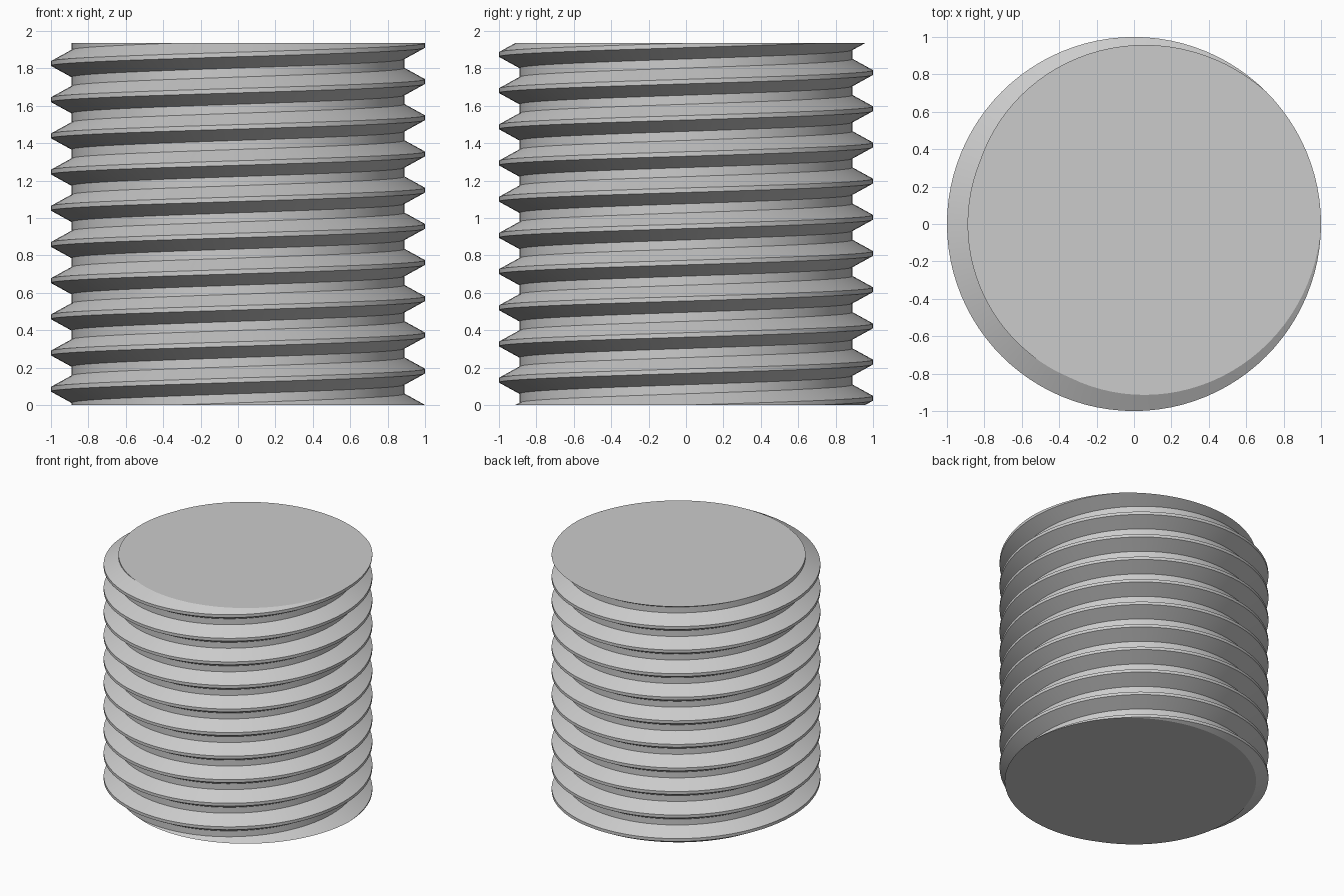
import bpy
import bmesh
import math

cube = bpy.data.objects.get("Cube")
if cube:
    bpy.data.objects.remove(cube, do_unlink=True)

# Thread dimensions
PITCH = 0.1935
TURNS = 10
HEIGHT = PITCH * TURNS
CREST, ROOT = 1.0, 0.89
SEGMENTS = 96

# One pitch of the thread: (radius, height as a fraction of the pitch)
PROFILE = [(CREST, 0), (ROOT, 5 / 16), (ROOT, 9 / 16), (CREST, 7 / 8)]
STEP = len(PROFILE)
rows = STEP * (TURNS + 3)

# Helical skin, made overlong at both ends; the seam joins one pitch up
bm = bmesh.new()
columns = []
for i in range(SEGMENTS):
    turn = i / SEGMENTS
    angle = turn * math.tau
    column = []
    for j in range(rows):
        radius, rise = PROFILE[j % STEP]
        z = PITCH * (j // STEP - 2 + rise + turn)
        column.append(bm.verts.new((radius * math.cos(angle), radius * math.sin(angle), z)))
    columns.append(column)

for i in range(SEGMENTS):
    here = columns[i]
    following = columns[i + 1] if i + 1 < SEGMENTS else columns[0][STEP:]
    for j in range(min(len(here), len(following)) - 1):
        bm.faces.new((here[j], following[j], following[j + 1], here[j + 1]))

# Trim both ends flat and cap them
for z, direction in ((0, -1), (HEIGHT, 1)):
    bmesh.ops.bisect_plane(bm, geom=bm.verts[:] + bm.edges[:] + bm.faces[:], dist=1e-5,
                           plane_co=(0, 0, z), plane_no=(0, 0, direction), clear_outer=True)
    rim = [e for e in bm.edges if e.is_boundary
           and all(abs(v.co.z - z) < 1e-4 for v in e.verts)]
    bmesh.ops.edgeloop_fill(bm, edges=rim)
bmesh.ops.recalc_face_normals(bm, faces=bm.faces[:])

mesh = bpy.data.meshes.new("threaded_rod")
bm.to_mesh(mesh)
bm.free()
rod = bpy.data.objects.new("threaded_rod", mesh)
bpy.context.collection.objects.link(rod)

# Plain grey metal
grey = bpy.data.materials.new("grey")
grey.use_nodes = True
grey.diffuse_color = (0.6, 0.6, 0.6, 1)
grey.node_tree.nodes["Principled BSDF"].inputs["Base Color"].default_value = (0.6, 0.6, 0.6, 1)
mesh.materials.append(grey)

# Smooth around the thread, crisp along its edges
bpy.ops.object.select_all(action="DESELECT")
rod.select_set(True)
bpy.context.view_layer.objects.active = rod
bpy.ops.object.shade_smooth_by_angle(angle=math.radians(20))
